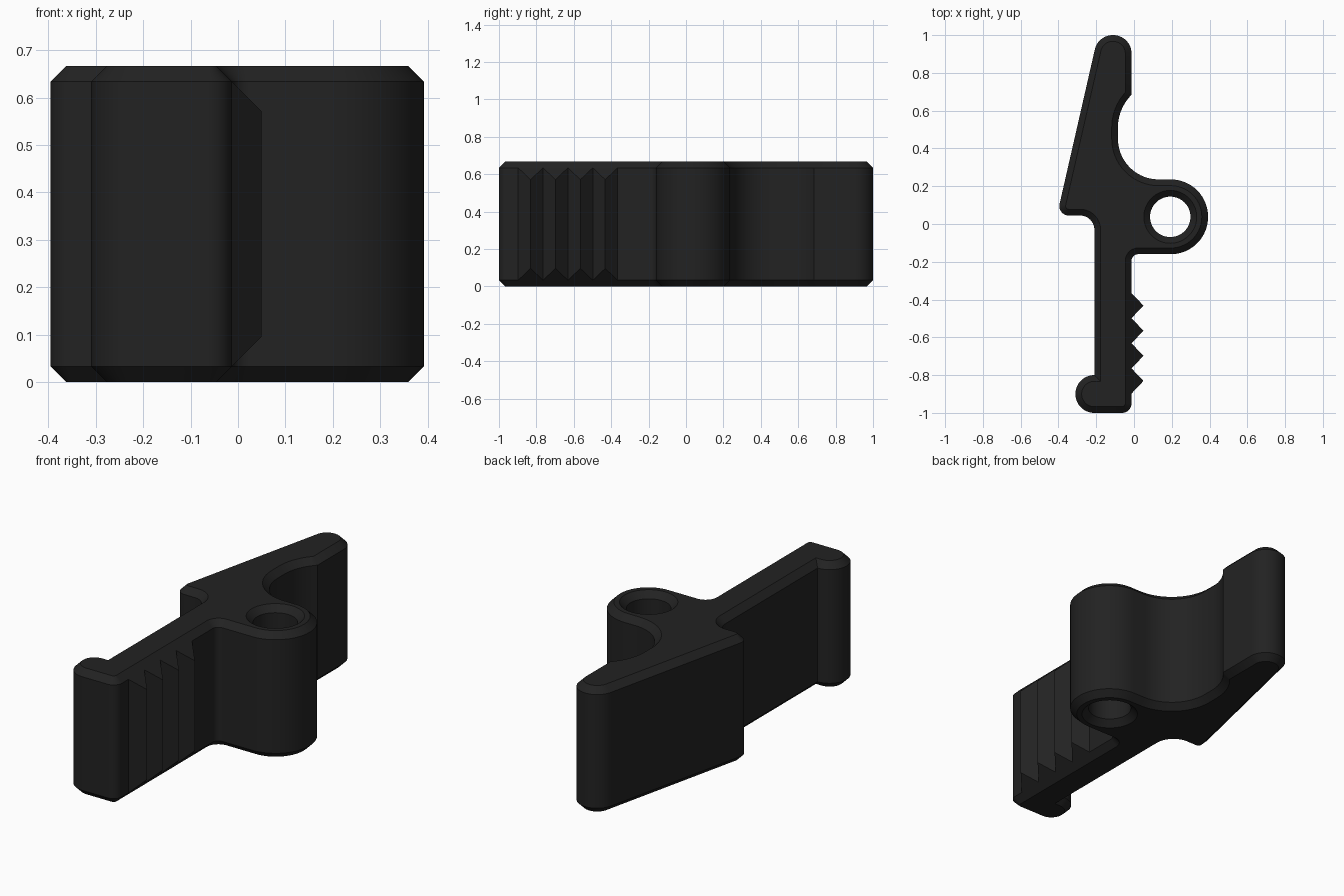
import bpy, bmesh
from math import pi, sin, cos, tan
from mathutils import Vector

HEIGHT, CHAMFER = 0.667, 0.033
WALL_X = -0.013
HOLE = (0.192, 0.038)

cube = bpy.data.objects.get("Cube")
if cube:
    bpy.data.objects.remove(cube, do_unlink=True)

black = bpy.data.materials.new("matte black")
black.use_nodes = True
COLOUR = (0.016, 0.016, 0.016, 1)
black.diffuse_color = COLOUR
black.node_tree.nodes["Principled BSDF"].inputs["Base Color"].default_value = COLOUR


def make_object(name, bm):
    bmesh.ops.recalc_face_normals(bm, faces=bm.faces)
    mesh = bpy.data.meshes.new(name)
    bm.to_mesh(mesh)
    bm.free()
    mesh.materials.append(black)
    obj = bpy.data.objects.new(name, mesh)
    bpy.context.collection.objects.link(obj)
    return obj


def activate(obj):
    bpy.ops.object.select_all(action='DESELECT')
    obj.select_set(True)
    bpy.context.view_layer.objects.active = obj


def rounded(corners):
    """Replace each (x, y, radius) corner with a tangent arc."""
    out = []
    for i, (x, y, r) in enumerate(corners):
        p = Vector((x, y))
        if r == 0:
            out.append(p)
            continue
        a = (Vector(corners[i - 1][:2]) - p).normalized()
        b = (Vector(corners[(i + 1) % len(corners)][:2]) - p).normalized()
        half = a.angle(b) / 2
        centre = p + (a + b).normalized() * (r / sin(half))
        start = p + a * (r / tan(half)) - centre
        sweep = pi - 2 * half
        # side of the turn decides the arc direction
        turn = 1 if a.x * b.y - a.y * b.x < 0 else -1
        steps = max(4, round(sweep / 0.11))
        for k in range(steps + 1):
            t = turn * sweep * k / steps
            out.append(centre + Vector((start.x * cos(t) - start.y * sin(t),
                                        start.x * sin(t) + start.y * cos(t))))
    return out


def inset(points, d):
    """Mitred inward offset of an anticlockwise outline."""
    out = []
    for i, p in enumerate(points):
        e1 = (p - points[i - 1]).normalized()
        e2 = (points[(i + 1) % len(points)] - p).normalized()
        n1, n2 = Vector((-e1.y, e1.x)), Vector((-e2.y, e2.x))
        out.append(p + (n1 + n2) * (d / (1 + n1.dot(n2))))
    return out


def loft(bm, layers):
    """Skin a stack of (outline, z) rings and cap both ends."""
    rings = [[bm.verts.new((p.x, p.y, z)) for p in pts] for pts, z in layers]
    for low, high in zip(rings, rings[1:]):
        for i in range(len(low)):
            bm.faces.new((low[i - 1], low[i], high[i], high[i - 1]))
    bm.faces.new(rings[0])
    bm.faces.new(rings[-1])


# Lever body: rounded outline with chamfered top and bottom rims
outline = rounded([
    (WALL_X, -1.0, 0.05), (WALL_X, -0.16, 0.035),            # grip side
    (0.392, -0.16, 0.197), (0.392, 0.236, 0.197),            # pivot boss
    (-0.085, 0.236, 0.215), (-0.085, 0.6, 0.24),             # finger scoop
    (WALL_X, 0.685, 0),
    (WALL_X, 1.0, 0.097), (-0.19, 1.0, 0.097),               # tip
    (-0.408, 0.045, 0.05), (-0.21, 0.045, 0.075),            # heel
    (-0.21, -0.8, 0), (-0.31, -0.8, 0.099), (-0.31, -1.0, 0.099),  # hook
])
inner = inset(outline, CHAMFER)
bm = bmesh.new()
loft(bm, [(inner, 0), (outline, CHAMFER),
          (outline, HEIGHT - CHAMFER), (inner, HEIGHT)])
body = make_object("lever_body", bm)


# Pivot hole with flared rims
def circle(r):
    return [Vector((HOLE[0] + r * cos(i * pi / 32), HOLE[1] + r * sin(i * pi / 32)))
            for i in range(64)]


bm = bmesh.new()
bore, flare = 0.107, 0.107 + CHAMFER
loft(bm, [(circle(flare + 0.02), -0.02), (circle(bore), CHAMFER),
          (circle(bore), HEIGHT - CHAMFER), (circle(flare + 0.02), HEIGHT + 0.02)])
cutter = make_object("hole_cutter", bm)
cutter.hide_render = True

activate(body)
cut = body.modifiers.new("pivot_hole", 'BOOLEAN')
cut.object, cut.operation, cut.solver = cutter, 'DIFFERENCE', 'EXACT'
bpy.ops.object.modifier_apply(modifier=cut.name)
bpy.data.objects.remove(cutter, do_unlink=True)
bpy.ops.object.shade_smooth_by_angle(angle=pi / 6)

# Grip teeth: triangular ridges whose ends slope back to the wall
DEPTH, PITCH = 0.063, 0.133
bm = bmesh.new()
for i in range(4):
    y = -0.432 - i * PITCH
    low, high = [], []
    for dx, dy in ((0, -PITCH / 2), (DEPTH, 0), (0, PITCH / 2)):
        z = CHAMFER + dx
        low.append(bm.verts.new((WALL_X + dx, y + dy, z)))
        high.append(bm.verts.new((WALL_X + dx, y + dy, HEIGHT - z)))
    for a, b in ((0, 1), (1, 2), (2, 0)):
        bm.faces.new((low[a], low[b], high[b], high[a]))
    bm.faces.new(low)
    bm.faces.new(high)
make_object("grip_teeth", bm)
